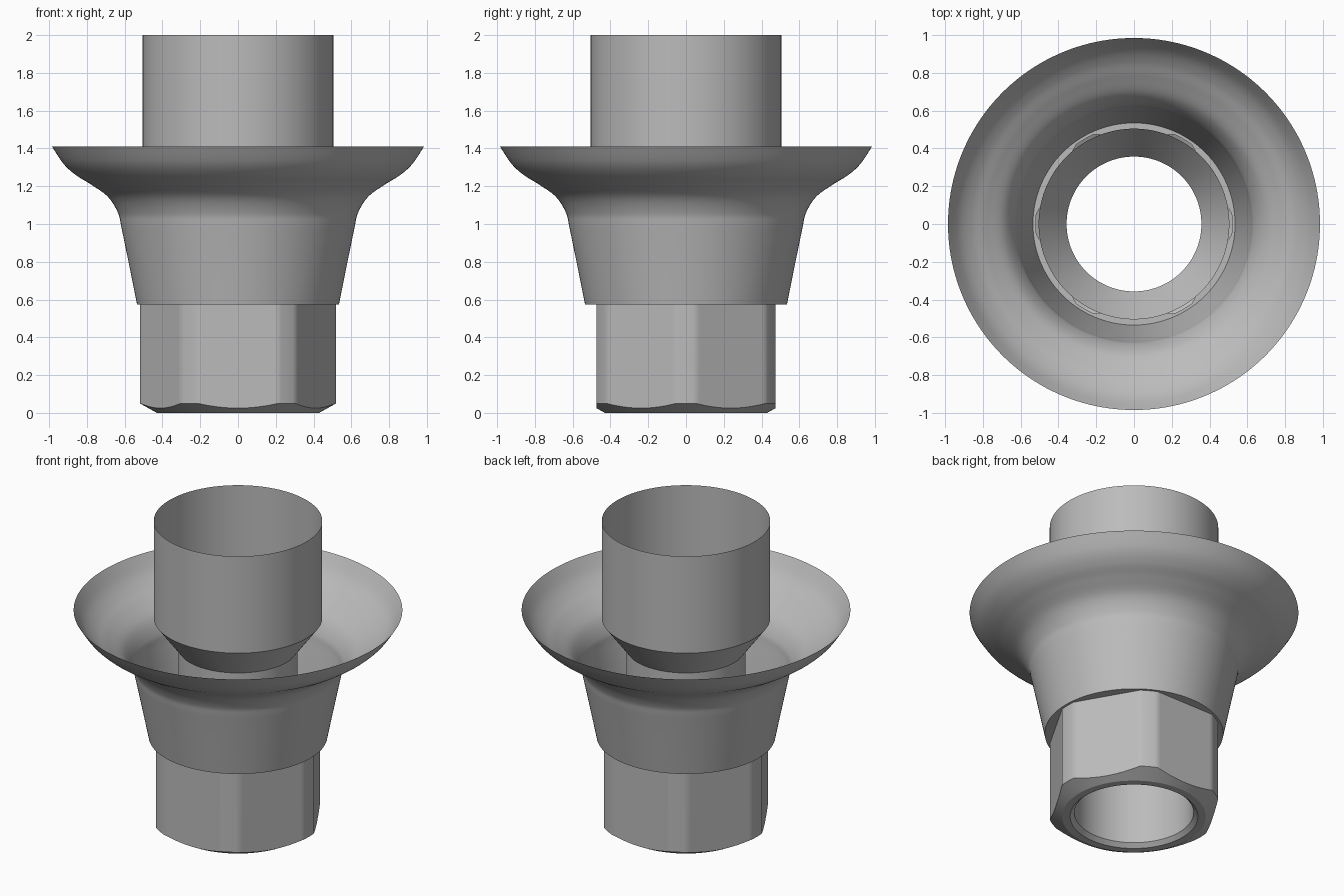
import bpy, bmesh, math

cube = bpy.data.objects.get("Cube")
if cube:
    bpy.data.objects.remove(cube, do_unlink=True)

SEGMENTS = 180
HEX_FLAT, HEX_CORNER = 0.475, 0.52
HEX_TOP, FOOT = 0.575, 0.43

metal = bpy.data.materials.new("grey metal")
metal.use_nodes = True
colour = (0.5, 0.5, 0.5, 1)
metal.diffuse_color = colour
metal.node_tree.nodes["Principled BSDF"].inputs["Base Color"].default_value = colour


def loft(name, rings, angle=30):
    """Skin a list of rings; each ring maps an angle to (radius, height)."""
    bm = bmesh.new()
    loops = []
    for ring in rings:
        loop = []
        for i in range(SEGMENTS):
            a = math.tau * i / SEGMENTS
            r, z = ring(a)
            loop.append(bm.verts.new((r * math.cos(a), r * math.sin(a), z)))
        loops.append(loop)
    for low, high in zip(loops, loops[1:]):
        for i in range(SEGMENTS):
            j = (i + 1) % SEGMENTS
            bm.faces.new((low[i], low[j], high[j], high[i]))
    mesh = bpy.data.meshes.new(name)
    bm.to_mesh(mesh)
    bm.free()
    mesh.materials.append(metal)
    obj = bpy.data.objects.new(name, mesh)
    bpy.context.collection.objects.link(obj)
    bpy.ops.object.select_all(action="DESELECT")
    obj.select_set(True)
    bpy.context.view_layer.objects.active = obj
    bpy.ops.object.shade_smooth_by_angle(angle=math.radians(angle))
    return obj


def circle(r, z):
    return lambda a: (r, z)


def spline(points, steps=8):
    """Smooth curve through the profile points."""
    out = []
    for i in range(len(points) - 1):
        p0, p1 = points[max(i - 1, 0)], points[i]
        p2, p3 = points[i + 1], points[min(i + 2, len(points) - 1)]
        for s in range(steps):
            t = s / steps
            out.append(tuple(
                0.5 * (2 * b + (c - a) * t + (2 * a - 5 * b + 4 * c - d) * t ** 2
                       + (3 * b - a - 3 * c + d) * t ** 3)
                for a, b, c, d in zip(p0, p1, p2, p3)))
    return out + [points[-1]]


def hex_radius(a):
    """Hexagon with its corners turned down to a cylinder."""
    off = (a % (math.pi / 3)) - math.pi / 6
    return min(HEX_CORNER, HEX_FLAT / math.cos(off))


def hex_top(a):
    return hex_radius(a), HEX_TOP


def hex_chamfer(a):
    r = hex_radius(a)
    return r, 0.05 * (r - FOOT) / (HEX_CORNER - FOOT)


# Flared collar: straight taper, then a trumpet curve up to the rim
flare = [(0.535, HEX_TOP), (0.576, 0.78), (0.617, 0.98), (0.636, 1.06), (0.69, 1.145),
         (0.78, 1.21), (0.86, 1.26), (0.925, 1.32), (0.985, 1.41)]
loft("flared_collar", [circle(r, z) for r, z in spline(flare)])

# Ledge under the collar, out from the hexagon
loft("collar_ledge", [circle(0.535, HEX_TOP), hex_top])

# Hexagonal base with chamfered foot and bore mouth
loft("hex_base", [circle(0.357, 0.025), circle(0.383, 0), circle(FOOT, 0),
                  hex_chamfer, hex_top], 27)

# Open sleeve, funnel and through bore
loft("sleeve", [circle(0.357, 0.025), circle(0.357, 1.16),
                circle(0.505, 1.36), circle(0.505, 2)])
